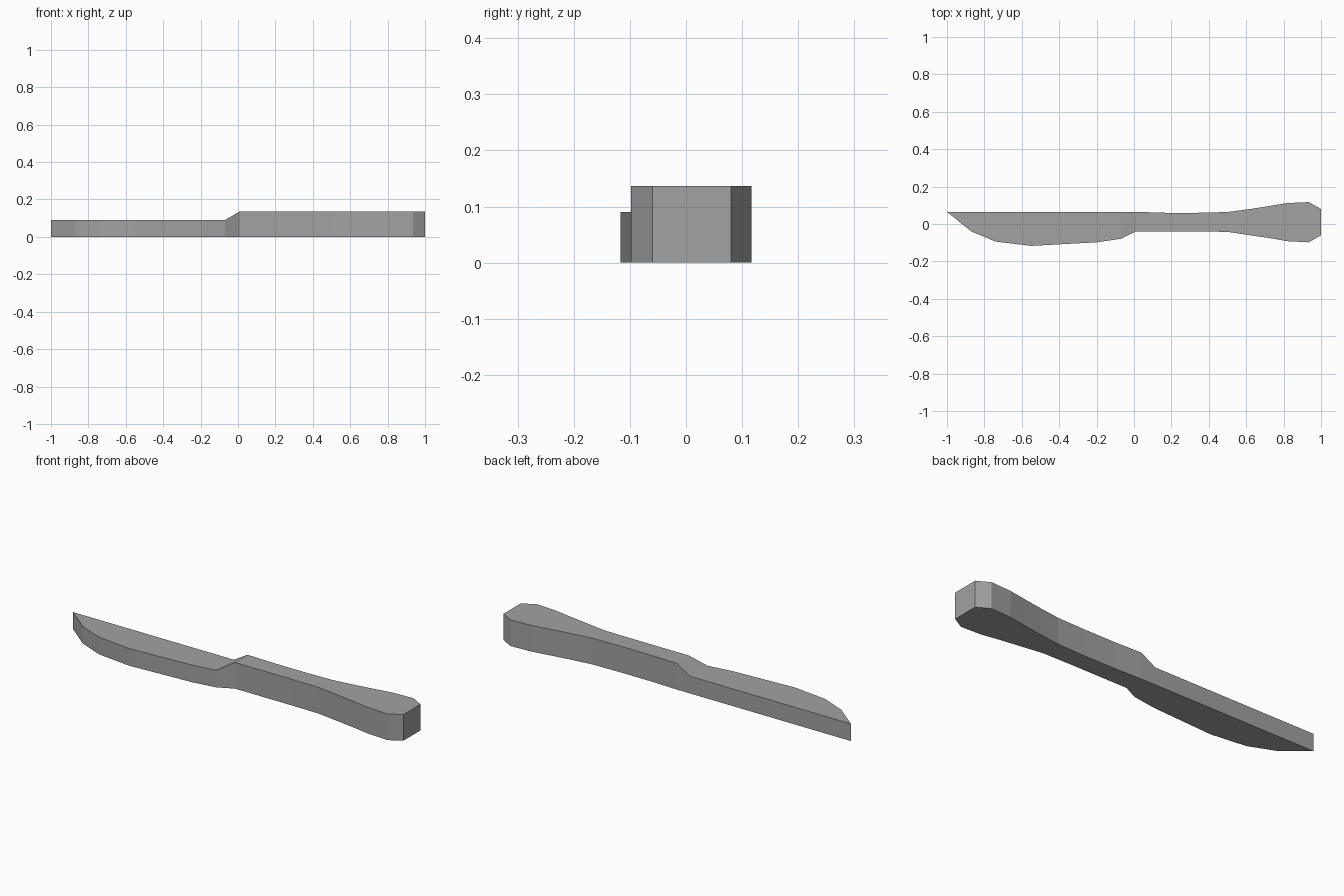
import bpy
import bmesh

cube = bpy.data.objects.get("Cube")
if cube:
    bpy.data.objects.remove(cube, do_unlink=True)

# Single grey for the whole knife
grey = bpy.data.materials.new("steel_grey")
grey.use_nodes = True
colour = (0.36, 0.36, 0.36, 1)
grey.diffuse_color = colour
grey.node_tree.nodes["Principled BSDF"].inputs["Base Color"].default_value = colour

BLADE, HANDLE = 0.09, 0.137

# Cross-sections from tip to butt: x, cutting-edge y, spine y, height
sections = [
    (-1.0, 0.065, 0.065, BLADE),
    (-0.87, -0.04, 0.065, BLADE),
    (-0.74, -0.094, 0.065, BLADE),
    (-0.55, -0.117, 0.065, BLADE),
    (-0.20, -0.098, 0.065, BLADE),
    (-0.07, -0.079, 0.065, BLADE),
    (0.01, -0.04, 0.065, HANDLE),
    (0.17, -0.04, 0.06, HANDLE),
    (0.34, -0.04, 0.06, HANDLE),
    (0.50, -0.042, 0.064, HANDLE),
    (0.62, -0.06, 0.08, HANDLE),
    (0.73, -0.076, 0.097, HANDLE),
    (0.82, -0.092, 0.112, HANDLE),
    (0.935, -0.098, 0.117, HANDLE),
    (1.0, -0.06, 0.08, HANDLE),
]

# Knife body: rectangular sections joined by quads
bm = bmesh.new()
rings = [[bm.verts.new(p) for p in ((x, f, 0), (x, b, 0), (x, b, h), (x, f, h))]
         for x, f, b, h in sections]
for a, b in zip(rings, rings[1:]):
    for i in range(4):
        j = (i + 1) % 4
        bm.faces.new((a[i], a[j], b[j], b[i]))
bm.faces.new(rings[-1])

# The tip section closes to a single upright edge
bmesh.ops.remove_doubles(bm, verts=bm.verts, dist=0.0005)
bmesh.ops.recalc_face_normals(bm, faces=bm.faces)
mesh = bpy.data.meshes.new("knife")
bm.to_mesh(mesh)
bm.free()
mesh.materials.append(grey)
bpy.context.collection.objects.link(bpy.data.objects.new("knife", mesh))
